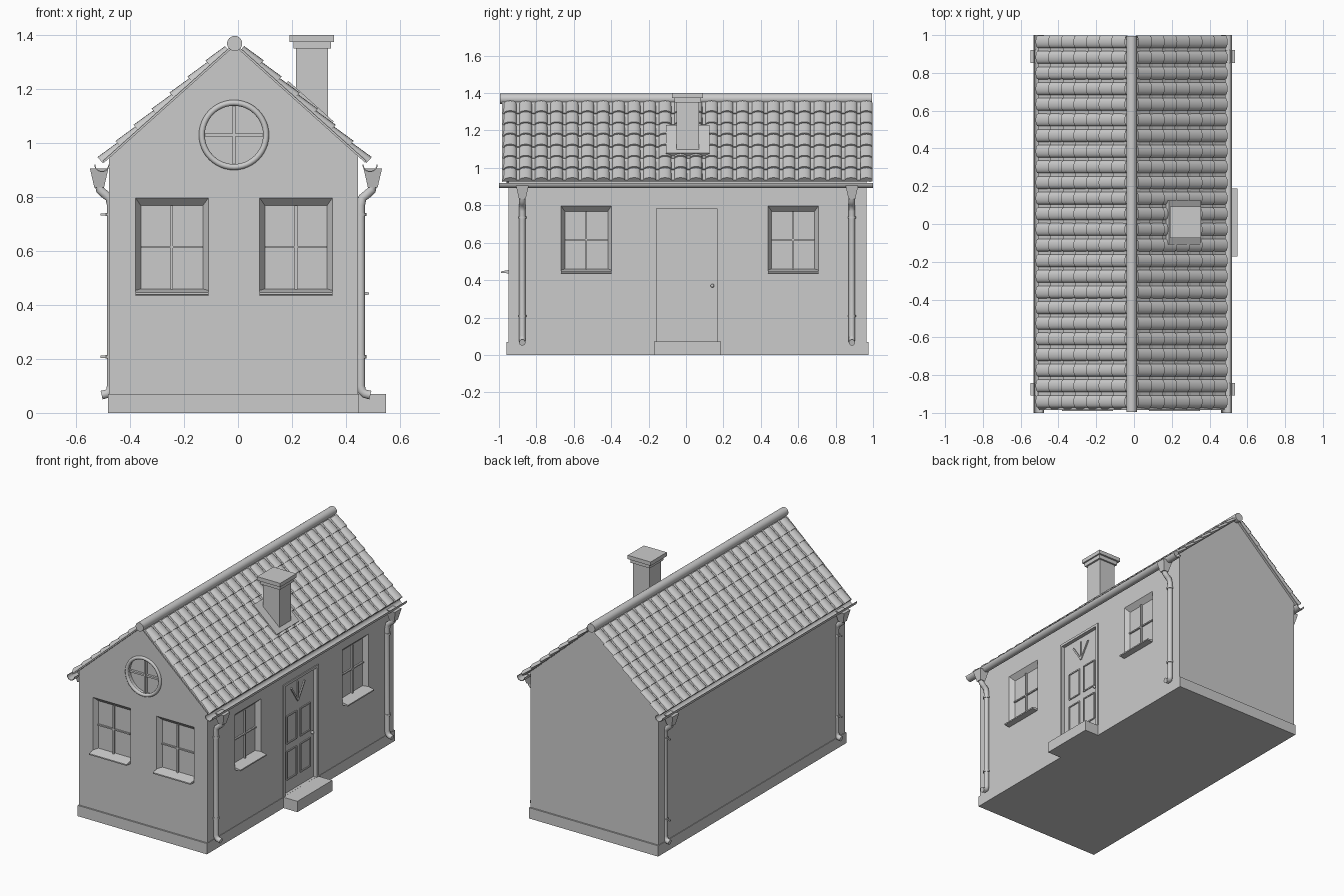
import bpy, bmesh, math
from mathutils import Matrix, Vector

if "Cube" in bpy.data.objects:
    bpy.data.objects.remove(bpy.data.objects["Cube"])

grey = bpy.data.materials.new("light grey")
grey.diffuse_color = (0.6, 0.6, 0.6, 1)
grey.use_nodes = True
grey.node_tree.nodes["Principled BSDF"].inputs["Base Color"].default_value = grey.diffuse_color

CX, CG = -0.0125, -0.0075            # roof centre line, gutter centre line
APEX, SLOPE = 1.36, 0.895            # underside of roof
LEN = math.hypot(1, SLOPE)

# wall frames: local (across, up, outward)
FRONT = Matrix(((1, 0, 0, 0), (0, 0, -1, -0.95), (0, 1, 0, 0), (0, 0, 0, 1)))
RIGHT = Matrix(((0, 0, 1, 0.445), (1, 0, 0, 0), (0, 1, 0, 0), (0, 0, 0, 1)))
WORLD = Matrix.Identity(4)


def finish(name, bm, smooth=None):
    bmesh.ops.recalc_face_normals(bm, faces=bm.faces)
    me = bpy.data.meshes.new(name)
    bm.to_mesh(me)
    bm.free()
    me.materials.append(grey)
    ob = bpy.data.objects.new(name, me)
    bpy.context.collection.objects.link(ob)
    if smooth:
        activate(ob)
        bpy.ops.object.shade_smooth_by_angle(angle=math.radians(smooth))
    return ob


def activate(ob):
    bpy.ops.object.select_all(action='DESELECT')
    ob.select_set(True)
    bpy.context.view_layer.objects.active = ob


def loft(bm, M, r0, w0, r1, w1):
    """Solid between two rectangles (u0,u1,v0,v1) at depths w0 and w1."""
    rings = []
    for (a, b, c, d), w in ((r0, w0), (r1, w1)):
        rings.append([bm.verts.new(M @ Vector((u, v, w))) for u, v in ((a, c), (b, c), (b, d), (a, d))])
    p, q = rings
    bm.faces.new(p[::-1])
    bm.faces.new(q)
    for i in range(4):
        j = (i + 1) % 4
        bm.faces.new((p[i], p[j], q[j], q[i]))


def box(bm, M, u0, u1, v0, v1, w0, w1):
    loft(bm, M, (u0, u1, v0, v1), w0, (u0, u1, v0, v1), w1)


def bar(bm, M, p, q, width, w0, w1):
    """Straight strip lying on a wall from p to q."""
    d = Vector(q) - Vector(p)
    T = M @ Matrix.Translation((p[0], p[1], 0)) @ Matrix.Rotation(math.atan2(d.y, d.x), 4, 'Z')
    box(bm, T, 0, d.length, -width / 2, width / 2, w0, w1)


def prism(bm, pts, y0, y1):
    a = [bm.verts.new((x, y0, z)) for x, z in pts]
    b = [bm.verts.new((x, y1, z)) for x, z in pts]
    bm.faces.new(a)
    bm.faces.new(b[::-1])
    for i in range(len(a)):
        j = (i + 1) % len(a)
        bm.faces.new((a[i], b[i], b[j], a[j]))


def roof_pt(s, h, off):
    """Point on the slope: h sideways from the ridge, off above the underside."""
    return CX + s * (h + off * SLOPE / LEN), APEX - SLOPE * h + off / LEN


# walls with gables
bm = bmesh.new()
xl, xr = -0.478, 0.445
eave = [APEX - SLOPE * abs(x - CX) for x in (xl, xr)]
prism(bm, [(xl, 0.03), (xr, 0.03), (xr, eave[1]), (CX, APEX), (xl, eave[0])], -0.95, 0.965)
walls = finish("walls", bm)

# openings cut into the walls
windows = [(FRONT, -0.245), (FRONT, 0.215), (RIGHT, -0.533), (RIGHT, 0.573)]
RC = (-0.015, 1.03)
bm = bmesh.new()
for M, u in windows:
    k = 0.03 / 0.033
    loft(bm, M, (u - 0.115, u + 0.115, 0.455, 0.768), -0.03,
         (u - 0.137, u + 0.137, 0.434, 0.8), 0.003)
box(bm, RIGHT, -0.158, 0.168, 0.071, 0.785, -0.018, 0.02)
bmesh.ops.create_cone(bm, cap_ends=True, segments=48, radius1=0.115, radius2=0.115, depth=0.06,
                      matrix=FRONT @ Matrix.Translation((RC[0], RC[1], 0)))
cutter = finish("opening_cutter", bm)
cutter.hide_render = True
activate(walls)
mod = walls.modifiers.new("openings", 'BOOLEAN')
mod.object, mod.operation, mod.solver = cutter, 'DIFFERENCE', 'EXACT'
bpy.ops.object.modifier_apply(modifier=mod.name)
bpy.data.objects.remove(cutter)

# plinth and door step
bm = bmesh.new()
box(bm, WORLD, -0.482, 0.448, -0.96, 0.975, 0, 0.07)
finish("plinth", bm)
bm = bmesh.new()
box(bm, WORLD, 0.44, 0.548, -0.172, 0.187, 0, 0.0705)
finish("door_step", bm)

# window glazing bars and sills
bm, sills = bmesh.new(), bmesh.new()
for M, u in windows:
    box(bm, M, u - 0.115, u + 0.115, 0.611, 0.619, -0.032, -0.02)
    box(bm, M, u - 0.005, u + 0.005, 0.455, 0.768, -0.032, -0.018)
    loft(sills, M, (u - 0.135, u + 0.135, 0.435, 0.46), -0.032,
         (u - 0.135, u + 0.135, 0.438, 0.446), 0.04)
finish("glazing_bars", bm)
finish("window_sills", sills)

# round gable window: moulded ring and cross
bm = bmesh.new()
rings = []
N, K = 48, 10
for i in range(N):
    a = 2 * math.pi * i / N
    ring = []
    for j in range(K):
        b = 2 * math.pi * j / K
        r = 0.119 + 0.011 * math.cos(b)
        ring.append(bm.verts.new(FRONT @ Vector((RC[0] + r * math.cos(a), RC[1] + r * math.sin(a), 0.011 * math.sin(b)))))
    rings.append(ring)
for i in range(N):
    for j in range(K):
        p, q, m = rings[i], rings[(i + 1) % N], (j + 1) % K
        bm.faces.new((p[j], q[j], q[m], p[m]))
finish("round_window_ring", bm, 50)
bm = bmesh.new()
bar(bm, FRONT, (RC[0] - 0.113, RC[1]), (RC[0] + 0.113, RC[1]), 0.012, -0.031, -0.015)
bar(bm, FRONT, (RC[0], RC[1] - 0.113), (RC[0], RC[1] + 0.113), 0.012, -0.031, -0.013)
finish("round_window_bars", bm)

# door frame, panel mouldings, fan bars and knob
bm = bmesh.new()
box(bm, RIGHT, -0.175, -0.157, 0.07, 0.80, -0.02, 0.006)
box(bm, RIGHT, 0.167, 0.187, 0.07, 0.80, -0.02, 0.006)
box(bm, RIGHT, -0.157, 0.167, 0.784, 0.80, -0.02, 0.006)
finish("door_frame", bm)
bm = bmesh.new()
for a, b in ((-0.11, -0.012), (0.028, 0.13)):
    for c, d in ((0.155, 0.337), (0.39, 0.567)):
        for p, q in (((a, c), (b, c)), ((a, d), (b, d)), ((a, c), (a, d)), ((b, c), (b, d))):
            bar(bm, RIGHT, p, q, 0.008, -0.02, -0.012)
for u, v in ((-0.068, 0.735), (0.002, 0.755), (0.072, 0.735)):
    bar(bm, RIGHT, (0.002, 0.63), (u, v), 0.01, -0.02, -0.011)
finish("door_mouldings", bm)
bm = bmesh.new()
bmesh.ops.create_uvsphere(bm, u_segments=16, v_segments=10, radius=0.01,
                          matrix=RIGHT @ Matrix.Translation((0.141, 0.37, -0.008)))
finish("door_knob", bm, 40)

# roof boards and rows of rounded tiles
COLS, ROWS, PITCH = 24, 7, 0.0828
for s, side in ((-1, "left"), (1, "right")):
    bm = bmesh.new()
    prism(bm, [roof_pt(s, h, o) for h, o in ((0, 0), (0.483, 0), (0.483, 0.008), (0, 0.008))], -0.985, 0.98)
    finish(side + "_roof_boards", bm)
    prof = []
    for c in range(COLS):
        yc = 0.0125 + (c - (COLS - 1) / 2) * PITCH
        for j in range(9):
            a = math.pi * (1 - j / 8)
            prof.append((yc + 0.033 * math.cos(a), 0.018 * math.sin(a)))
    bm = bmesh.new()
    step = 0.467 / ROWS
    for k in range(ROWS):
        h0 = 0.02 + k * step
        h1 = h0 + step
        rows = []
        for h, lift, f in ((h0, 0.005, 1), (h1, 0.014, 1), (h1, 0.003, 0)):
            row = []
            for y, o in [(-0.985, None)] + prof + [(0.982, None)]:
                x, z = roof_pt(s, h, 0.002 if o is None else lift + o * f)
                row.append(bm.verts.new((x, y, z)))
            rows.append(row)
        for p, q in zip(rows, rows[1:]):
            for i in range(len(p) - 1):
                loop = (p[i], p[i + 1], q[i + 1], q[i])
                bm.faces.new(loop if s < 0 else loop[::-1])
    ob = finish(side + "_roof_tiles", bm, 40)

# ridge cap
bm = bmesh.new()
bmesh.ops.create_cone(bm, cap_ends=True, segments=24, radius1=0.028, radius2=0.028, depth=1.99,
                      matrix=Matrix.Translation((CX, 0, 1.369)) @ Matrix.Rotation(math.pi / 2, 4, 'X'))
finish("ridge_cap", bm, 40)

# chimney with stepped cap and flashing
bm = bmesh.new()
for x0, x1, hy, z0, z1 in ((0.215, 0.333, 0.06, 1.05, 1.36), (0.205, 0.345, 0.071, 1.35, 1.375), (0.19, 0.355, 0.083, 1.375, 1.4)):
    box(bm, WORLD, x0, x1, 0.009 - hy, 0.009 + hy, z0, z1)
finish("chimney", bm)
bm = bmesh.new()
prism(bm, [roof_pt(1, h, o) for h, o in ((0.175, 0.01), (0.343, 0.01), (0.343, 0.036), (0.175, 0.036))], -0.108, 0.125)
finish("chimney_flashing", bm)

# gutters, hoppers, downpipes and clips on both sides
path = [(0.507, 0.85), (0.503, 0.826), (0.487, 0.811), (0.469, 0.797), (0.462, 0.77),
        (0.462, 0.1), (0.466, 0.082), (0.477, 0.071), (0.498, 0.066)]
for s, side in ((-1, "left"), (1, "right")):
    bm = bmesh.new()
    arc = [math.pi * (1 + i / 12) for i in range(13)]
    pts = [(0.497 + 0.028 * math.cos(a), 0.92 + 0.028 * math.sin(a)) for a in arc]
    pts += [(0.497 + 0.024 * math.cos(a), 0.92 + 0.024 * math.sin(a)) for a in reversed(arc)]
    prism(bm, [(CG + s * d, z) for d, z in pts], -1, 1)
    finish(side + "_gutter", bm, 40)
    for y, end in ((-0.875, "front"), (0.887, "back")):
        bm = bmesh.new()
        x = CG + s * 0.507
        loft(bm, WORLD, (x - 0.018, x + 0.018, y - 0.018, y + 0.018), 0.835,
             (x - 0.034, x + 0.034, y - 0.034, y + 0.034), 0.905)
        finish(f"{side}_{end}_hopper", bm)
        cu = bpy.data.curves.new(f"{side}_{end}_downpipe", 'CURVE')
        cu.dimensions, cu.bevel_depth, cu.bevel_resolution, cu.use_fill_caps = '3D', 0.017, 3, True
        sp = cu.splines.new('POLY')
        sp.points.add(len(path) - 1)
        for pt, (d, z) in zip(sp.points, path):
            pt.co = (CG + s * d, y, z, 1)
        cu.materials.append(grey)
        bpy.context.collection.objects.link(bpy.data.objects.new(cu.name, cu))
        bm = bmesh.new()
        for z in (0.208, 0.735):
            bmesh.ops.create_cone(bm, cap_ends=True, segments=16, radius1=0.021, radius2=0.021, depth=0.012,
                                  matrix=Matrix.Translation((CG + s * 0.462, y, z)))
            if s < 0:
                box(bm, WORLD, -0.509, -0.46, y - 0.005, y + 0.005, z - 0.004, z + 0.004)
        finish(f"{side}_{end}_pipe_clips", bm, 40)
